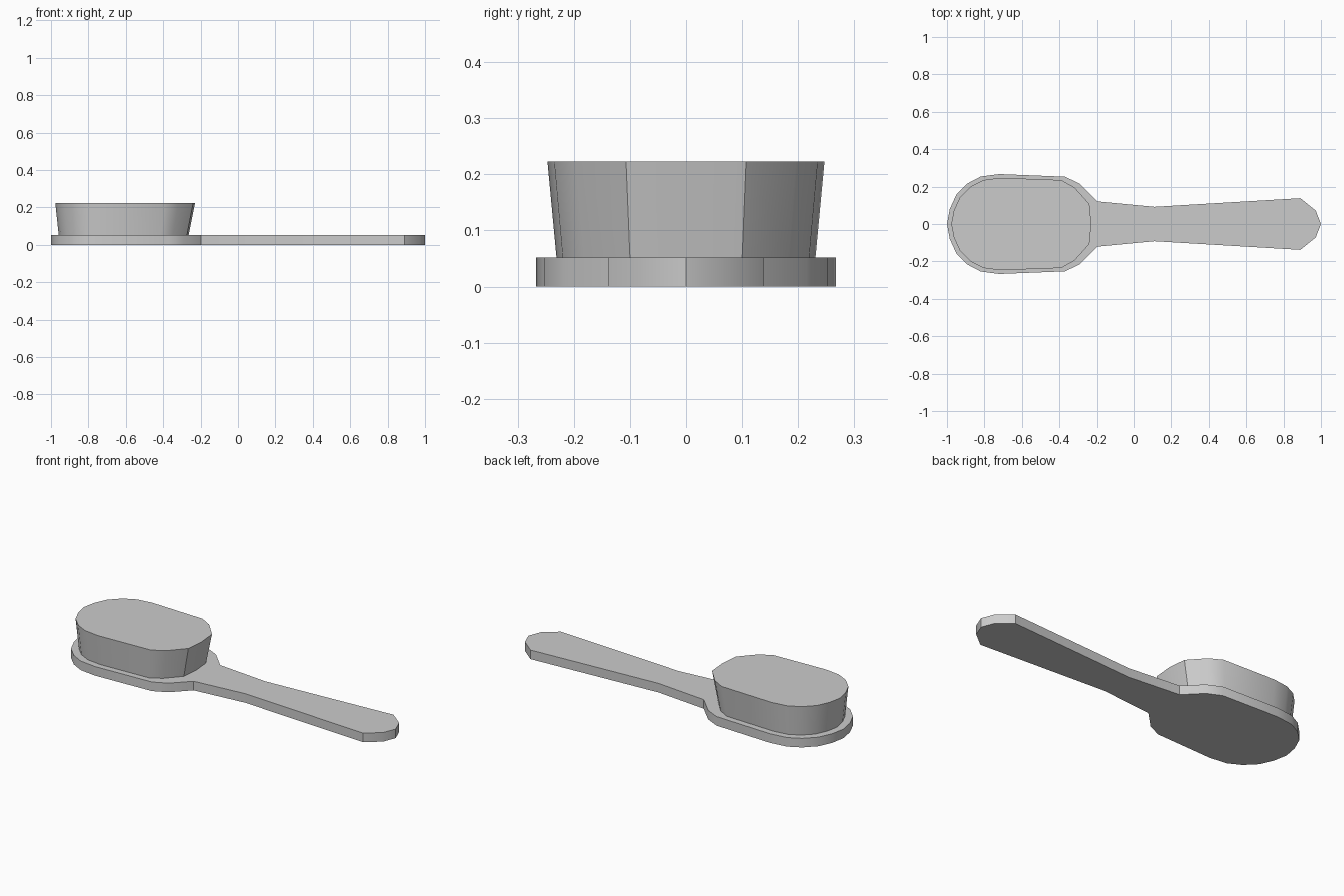
import bpy, bmesh, math

if "Cube" in bpy.data.objects:
    bpy.data.objects.remove(bpy.data.objects["Cube"])


def loft(name, half, levels):
    """Mirror a half outline over y = 0 and loft it through (z, x scale, y scale, x shift) levels."""
    outline = half + [(x, -y) for x, y in reversed(half) if y > 0]
    bm = bmesh.new()
    rings = [[bm.verts.new((x * sx + dx, y * sy, z)) for x, y in outline]
             for z, sx, sy, dx in levels]
    n = len(outline)
    for lo, hi in zip(rings, rings[1:]):
        for i in range(n):
            j = (i + 1) % n
            bm.faces.new((lo[i], lo[j], hi[j], hi[i]))
    bm.faces.new(rings[0])
    bm.faces.new(rings[-1])
    bmesh.ops.recalc_face_normals(bm, faces=bm.faces)
    mesh = bpy.data.meshes.new(name)
    bm.to_mesh(mesh)
    bm.free()
    obj = bpy.data.objects.new(name, mesh)
    bpy.context.collection.objects.link(obj)
    bpy.ops.object.select_all(action='DESELECT')
    obj.select_set(True)
    bpy.context.view_layer.objects.active = obj
    bpy.ops.object.shade_smooth_by_angle(angle=math.radians(31))
    return obj


# Flat wooden back: oval head, narrow neck and flared handle
back_half = [(-1.0, 0), (-0.985, 0.08), (-0.95, 0.157), (-0.89, 0.217),
             (-0.82, 0.254), (-0.72, 0.267), (-0.37, 0.253), (-0.29, 0.215),
             (-0.197, 0.121), (0.11, 0.092), (0.89, 0.138), (0.972, 0.072), (1.0, 0)]
loft("brush_back", back_half, [(0, 1, 1, 0), (0.052, 1, 1, 0)])

# Bristle block: flares outward toward the top
bristle_half = [(-0.977, 0), (-0.963, 0.073), (-0.93, 0.144), (-0.873, 0.201),
                (-0.805, 0.235), (-0.715, 0.247), (-0.39, 0.235), (-0.32, 0.196),
                (-0.24, 0.107), (-0.23, 0)]
loft("bristles", bristle_half, [(0.052, 0.93, 0.935, -0.05), (0.223, 1, 1, 0)])
